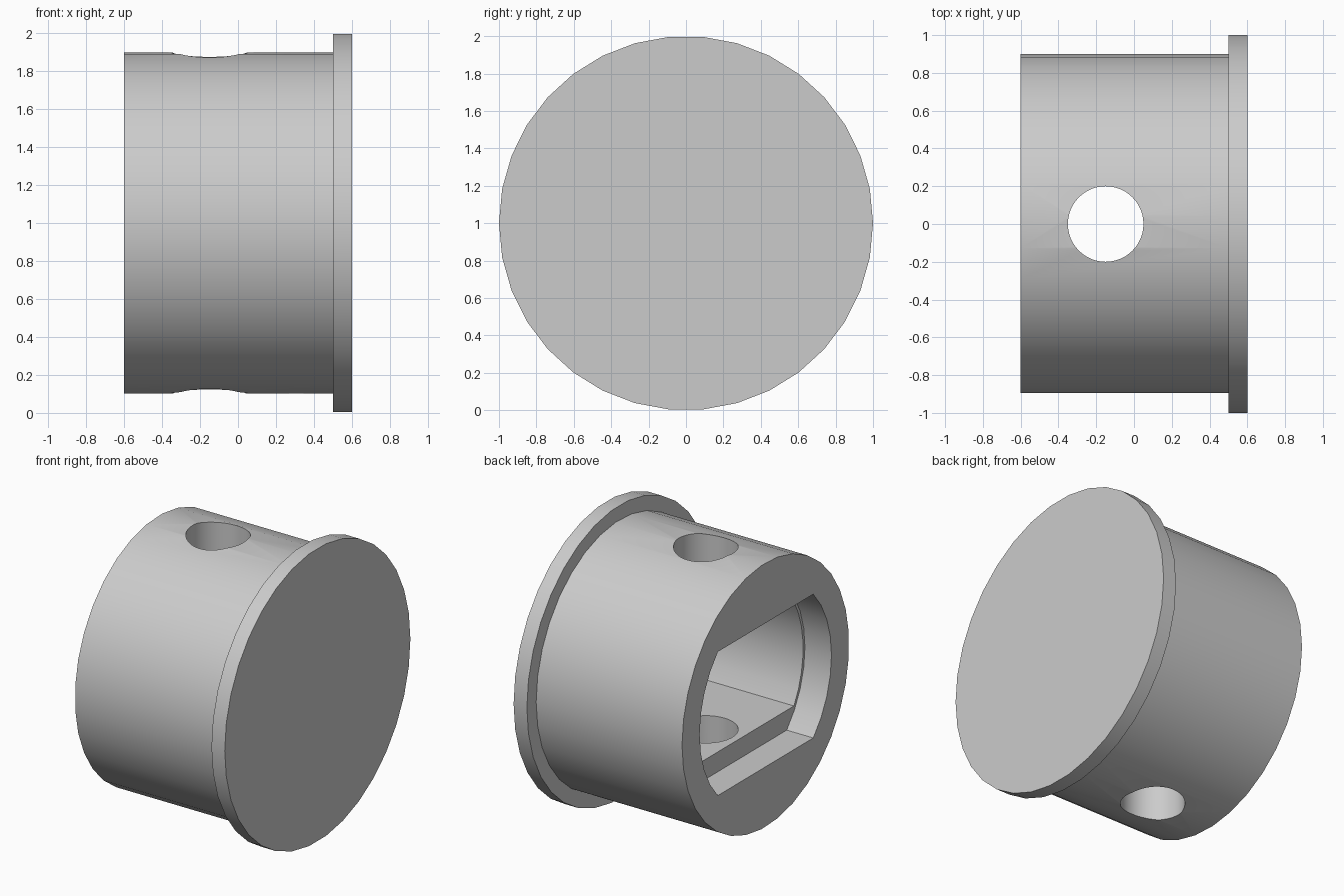
import bpy
import bmesh
from math import sin, cos, asin, pi, radians
from mathutils import Matrix

cube = bpy.data.objects.get("Cube")
if cube:
    bpy.data.objects.remove(cube, do_unlink=True)

grey = bpy.data.materials.new("light_grey")
grey.use_nodes = True
grey.diffuse_color = (0.6, 0.6, 0.6, 1)
grey.node_tree.nodes["Principled BSDF"].inputs["Base Color"].default_value = (0.6, 0.6, 0.6, 1)

AXIS = 1.0  # height of the cap's centre line


def prism(name, profile, x0, x1):
    """Extrude a (y, z) outline along x from x0 to x1."""
    bm = bmesh.new()
    base = bm.faces.new([bm.verts.new((x0, y, AXIS + z)) for y, z in profile])
    side = bmesh.ops.extrude_face_region(bm, geom=[base])["geom"]
    bmesh.ops.translate(bm, vec=(x1 - x0, 0, 0),
                        verts=[g for g in side if isinstance(g, bmesh.types.BMVert)])
    bmesh.ops.recalc_face_normals(bm, faces=bm.faces)
    mesh = bpy.data.meshes.new(name)
    bm.to_mesh(mesh)
    bm.free()
    mesh.materials.append(grey)
    obj = bpy.data.objects.new(name, mesh)
    bpy.context.collection.objects.link(obj)
    return obj


def circle(radius, sides):
    return [(radius * cos(2 * pi * i / sides), radius * sin(2 * pi * i / sides))
            for i in range(sides)]


def flatted_circle(radius, flat, steps):
    """Circle cut off flat at the top and bottom."""
    limit = asin(flat / radius)
    angles = [-limit + 2 * limit * i / steps for i in range(steps + 1)]
    angles += [a + pi for a in angles]
    return [(radius * cos(a), radius * sin(a)) for a in angles]


def cut(obj, cutter):
    mod = obj.modifiers.new("cut", "BOOLEAN")
    mod.operation = "DIFFERENCE"
    mod.solver = "EXACT"
    mod.object = cutter
    bpy.context.view_layer.update()
    graph = bpy.context.evaluated_depsgraph_get()
    mesh = bpy.data.meshes.new_from_object(obj.evaluated_get(graph))
    obj.modifiers.clear()
    obj.data = mesh
    bpy.data.objects.remove(cutter, do_unlink=True)


# Sleeve and end flange
sleeve = prism("sleeve", circle(0.9, 33), -0.6, 0.5)
flange = prism("end_flange", circle(1.0, 34), 0.5, 0.6)

# Wide mouth, then the shallower socket behind it
cut(sleeve, prism("mouth_cutter", flatted_circle(0.71, 0.49, 8), -0.7, -0.4))
cut(sleeve, prism("socket_cutter", flatted_circle(0.69, 0.355, 7), -0.5, 0.6))

# Upright pin hole through both walls
bm = bmesh.new()
bmesh.ops.create_cone(bm, cap_ends=True, segments=48, radius1=0.2, radius2=0.2,
                      depth=3, matrix=Matrix.Translation((-0.15, 0, AXIS)))
pin_mesh = bpy.data.meshes.new("pin_cutter")
bm.to_mesh(pin_mesh)
bm.free()
pin_mesh.materials.append(grey)
pin = bpy.data.objects.new("pin_cutter", pin_mesh)
bpy.context.collection.objects.link(pin)
cut(sleeve, pin)

# Smooth round walls, crisp rims
bpy.ops.object.select_all(action="DESELECT")
for part in (sleeve, flange):
    part.select_set(True)
bpy.context.view_layer.objects.active = sleeve
bpy.ops.object.shade_smooth_by_angle(angle=radians(30))
